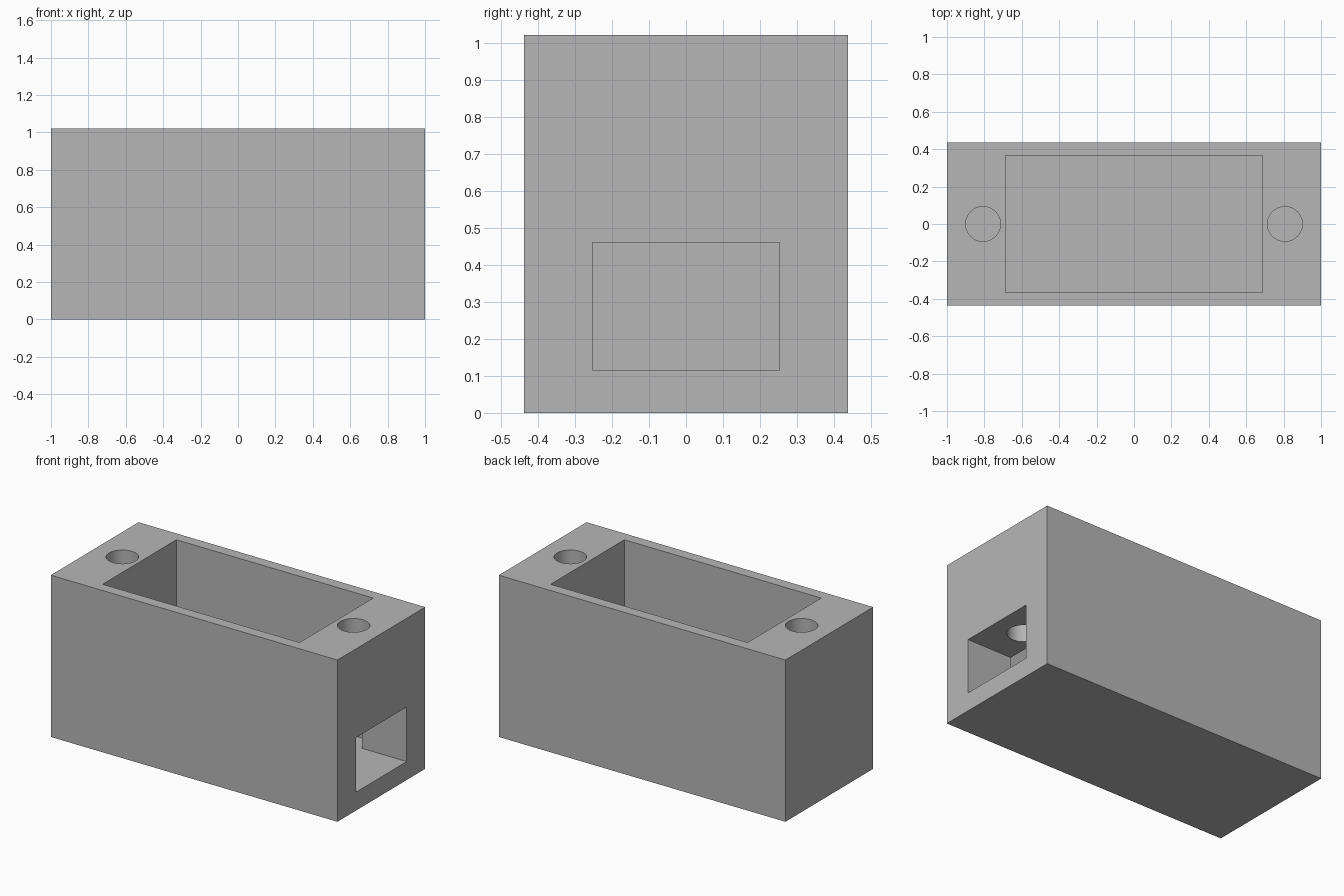
import bpy
import math

default_cube = bpy.data.objects.get("Cube")
if default_cube:
    bpy.data.objects.remove(default_cube, do_unlink=True)

HEIGHT, FLOOR = 1.02, 0.116

grey = bpy.data.materials.new("plain grey")
grey.use_nodes = True
colour = (0.47, 0.47, 0.47, 1)
grey.diffuse_color = colour
grey.node_tree.nodes["Principled BSDF"].inputs["Base Color"].default_value = colour


def box(name, x, y, z):
    """Box spanning the given (low, high) ranges."""
    spans = (x, y, z)
    bpy.ops.mesh.primitive_cube_add(size=1, location=[sum(s) / 2 for s in spans])
    obj = bpy.context.object
    obj.name = name
    obj.scale = [s[1] - s[0] for s in spans]
    bpy.ops.object.transform_apply(location=True, rotation=False, scale=True)
    obj.data.materials.append(grey)
    return obj


def shaft(name, x, bottom):
    """Vertical round cutter from bottom to above the rim."""
    top = HEIGHT + 0.1
    bpy.ops.mesh.primitive_cylinder_add(
        vertices=64, radius=0.093, depth=top - bottom,
        location=(x, 0, (top + bottom) / 2))
    obj = bpy.context.object
    obj.name = name
    obj.data.materials.append(grey)
    return obj


# Outer block
housing = box("housing", (-1, 1), (-0.437, 0.437), (0, HEIGHT))

# Open pocket, side cable window and two screw holes
cutters = [
    box("pocket_cutter", (-0.687, 0.687), (-0.367, 0.367), (FLOOR, HEIGHT + 0.1)),
    box("cable_window_cutter", (0.5, 1.1), (-0.253, 0.253), (FLOOR, 0.46)),
    shaft("left_screw_hole_cutter", 0.807, 0.3),
    shaft("right_screw_hole_cutter", -0.807, FLOOR),
]

bpy.ops.object.select_all(action='DESELECT')
housing.select_set(True)
bpy.context.view_layer.objects.active = housing
for cutter in cutters:
    cutter.hide_render = True
    cut = housing.modifiers.new(cutter.name, 'BOOLEAN')
    cut.operation = 'DIFFERENCE'
    cut.solver = 'EXACT'
    cut.object = cutter
    bpy.ops.object.modifier_apply(modifier=cut.name)
    bpy.data.objects.remove(cutter, do_unlink=True)

# Round hole walls, crisp edges elsewhere
bpy.ops.object.shade_smooth_by_angle(angle=math.radians(30))
